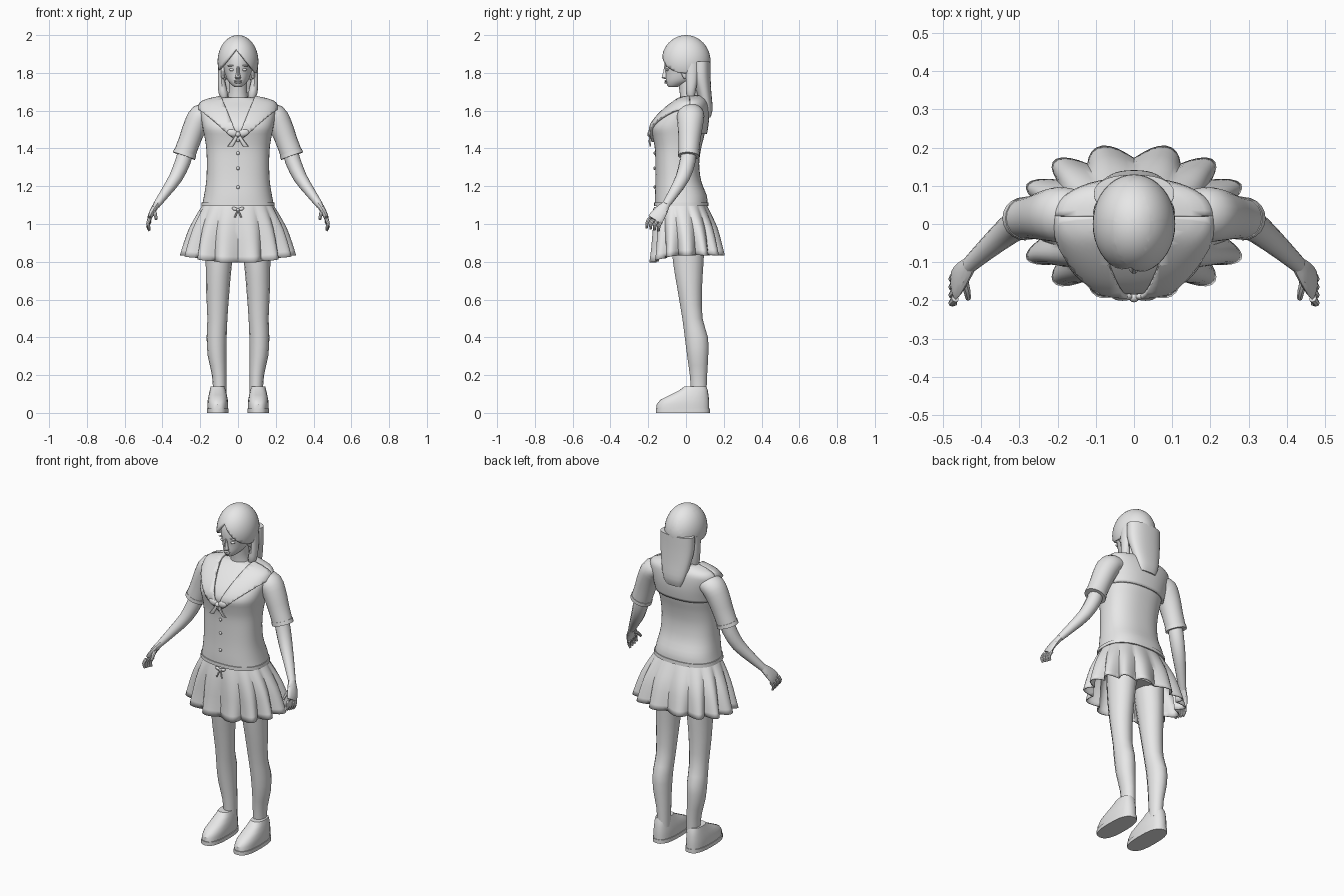
import bpy
import bmesh
from math import sin, cos, pi, radians
from mathutils import Vector, Matrix

cube = bpy.data.objects.get("Cube")
if cube:
    bpy.data.objects.remove(cube, do_unlink=True)

grey = bpy.data.materials.new("plain grey")
grey.use_nodes = True
grey.diffuse_color = (0.8, 0.8, 0.8, 1)
grey.node_tree.nodes["Principled BSDF"].inputs["Base Color"].default_value = grey.diffuse_color
parts = []


def add(name, bm):
    mesh = bpy.data.meshes.new(name)
    bm.to_mesh(mesh)
    bm.free()
    mesh.materials.append(grey)
    ob = bpy.data.objects.new(name, mesh)
    bpy.context.collection.objects.link(ob)
    parts.append(ob)
    return ob


def refine(rings, steps):
    """Catmull-Rom interpolation between rings."""
    rows = [Vector(r) for r in rings]
    out = []
    for i in range(len(rows) - 1):
        a, b = rows[max(i - 1, 0)], rows[i]
        c, d = rows[i + 1], rows[min(i + 2, len(rows) - 1)]
        for k in range(steps):
            t = k / steps
            out.append(b + (c - a) * (t / 2) + (a * 2 - b * 5 + c * 4 - d) * (t * t / 2)
                       + (b * 3 - a - c * 3 + d) * (t ** 3 / 2))
    return out + [rows[-1]]


def loft_mesh(rings, n=24, power=2, tilt=False, steps=1, shape=None, cap=True):
    """Skin rings of (x, y, z, radius x, radius y); tilt turns rings along the path."""
    rings = refine(rings, steps)
    bm = bmesh.new()
    loops = []
    for i, ring in enumerate(rings):
        centre = Vector(ring[:3])
        u, v = Vector((1, 0, 0)), Vector((0, 1, 0))
        if tilt:
            t = Vector(rings[min(i + 1, len(rings) - 1)][:3]) - Vector(rings[max(i - 1, 0)][:3])
            t.normalize()
            v = (v - t * v.dot(t)).normalized()
            u = v.cross(t)
        loop = []
        for k in range(n):
            a = 2 * pi * k / n
            scale, drop = shape(a, i / (len(rings) - 1)) if shape else (1, 0)
            c, s = cos(a), sin(a)
            c = abs(c) ** (2 / power) * (1 if c > 0 else -1)
            s = abs(s) ** (2 / power) * (1 if s > 0 else -1)
            co = centre + (u * c * ring[3] + v * s * ring[4]) * scale
            loop.append(bm.verts.new(co + Vector((0, 0, drop))))
        loops.append(loop)
    for low, high in zip(loops, loops[1:]):
        for k in range(n):
            j = (k + 1) % n
            bm.faces.new((low[k], low[j], high[j], high[k]))
    if cap:
        bm.faces.new(loops[0])
        bm.faces.new(loops[-1])
    bmesh.ops.recalc_face_normals(bm, faces=bm.faces)
    return bm


def loft(name, rings, **options):
    return add(name, loft_mesh(rings, **options))


def band(z, rx, front, back, x=0):
    return (x, (front + back) / 2, z, rx, (back - front) / 2)


def ball(name, centre, size, turn=0, axis="Y"):
    bm = bmesh.new()
    bmesh.ops.create_uvsphere(bm, u_segments=16, v_segments=10, radius=1)
    bm.transform(Matrix.Translation(centre) @ Matrix.Rotation(turn, 4, axis)
                 @ Matrix.Diagonal((*size, 1)))
    return add(name, bm)


def thicken(ob, depth, offset):
    mod = ob.modifiers.new("thickness", "SOLIDIFY")
    mod.thickness, mod.offset = depth, offset


# Blouse
torso = [band(*r) for r in (
    (1.1, .19, -.165, .115), (1.15, .18, -.165, .11), (1.23, .168, -.162, .08),
    (1.32, .165, -.162, .07), (1.4, .168, -.165, .08), (1.46, .177, -.176, .095),
    (1.51, .187, -.184, .105), (1.56, .195, -.155, .11), (1.61, .2, -.105, .108),
    (1.645, .18, -.06, .1), (1.67, .075, -.03, .08))]
loft("blouse", torso, n=48, power=2.4, steps=3)
loft("blouse_hem", [band(1.095, .194, -.17, .12), band(1.115, .192, -.17, .119)], n=48, power=2.4)

# Sailor collar, trimmed from an offset copy of the blouse
for name, cuts in (
    ("front_collar", (((0, .02, 0), (0, -1, 0)), ((0, 0, 1.435), (-.19, 0, .225)),
                      ((.005, 0, 1.47), (.2, 0, -.085)))),
    ("back_collar", (((0, .02, 0), (0, 1, 0)), ((0, 0, 1.48), (0, 0, 1)))),
):
    bm = loft_mesh(torso, n=48, power=2.4, steps=3)
    bmesh.ops.delete(bm, geom=[f for f in bm.faces if len(f.verts) > 4], context="FACES")
    for point, normal in (((0, 0, 0), (1, 0, 0)),) + cuts:
        bmesh.ops.bisect_plane(bm, geom=bm.verts[:] + bm.edges[:] + bm.faces[:], dist=1e-5,
                               plane_co=point, plane_no=normal, clear_inner=True)
    collar = add(name, bm)
    collar.modifiers.new("mirror", "MIRROR").use_clip = True
    thicken(collar, .012, 1)

# Buttons and bows
for i, z in enumerate((1.375, 1.295, 1.195)):
    ball(f"button_{i + 1}", (0, -.166, z), (.009, .006, .009))
ball("bow_knot", (0, -.192, 1.475), (.014, .013, .014))
ball("waist_bow_knot", (0, -.165, 1.075), (.009, .01, .009))
for s, side in ((1, "left"), (-1, "right")):
    ball(f"{side}_bow_loop", (s * .03, -.19, 1.483), (.029, .011, .019), -s * .25)
    loft(f"{side}_bow_tail", [(s * .005, -.19, 1.47, .007, .005), (s * .025, -.193, 1.435, .013, .005),
                              (s * .042, -.188, 1.41, .015, .004)], n=8)
    ball(f"{side}_waist_bow_loop", (s * .017, -.165, 1.08), (.016, .007, .009), -s * .3)
    loft(f"{side}_waist_bow_tail", [(s * .003, -.168, 1.07, .004, .004),
                                    (s * .017, -.178, 1.035, .005, .004)], n=6)


# Pleated skirt, dipping at the front
def pleats(a, t):
    front = max(0, -sin(a)) ** 2
    return 1 + .19 * t * (abs(sin(7 * (a + pi / 2))) - .68), -.04 * t * front


skirt = loft("skirt", [band(*r) for r in (
    (1.12, .175, -.15, .1), (1.06, .21, -.165, .13), (.98, .25, -.175, .165),
    (.9, .275, -.18, .185), (.835, .29, -.187, .198))],
    n=112, power=2.3, steps=2, shape=pleats, cap=False)
thicken(skirt, .006, -1)
loft("pelvis", [band(.9, .15, -.08, .1), band(1, .17, -.11, .11), band(1.12, .165, -.13, .09)])

# Head and neck
loft("neck", [(0, .03, 1.6, .08, .06), (0, .022, 1.68, .05, .053), (0, .005, 1.79, .05, .055)], steps=3)
loft("head", [band(*r) for r in (
    (1.725, .018, -.09, -.05), (1.735, .032, -.1, -.01), (1.76, .054, -.106, .05),
    (1.8, .07, -.108, .09), (1.85, .079, -.114, .11), (1.91, .08, -.104, .108),
    (1.96, .05, -.06, .07))], n=32, steps=3)
loft("nose", [(0, -.104, 1.768, .012, .01), (0, -.112, 1.776, .015, .018),
              (0, -.109, 1.8, .009, .013), (0, -.109, 1.835, .007, .007)], n=10, steps=2)
ball("upper_lip", (0, -.107, 1.757), (.022, .008, .005))
ball("lower_lip", (0, -.106, 1.749), (.018, .009, .006))
for s, side in ((1, "left"), (-1, "right")):
    ball(f"{side}_eye", (s * .032, -.098, 1.817), (.016, .008, .007))
    ball(f"{side}_brow", (s * .034, -.102, 1.839), (.022, .007, .004), s * .12)
    ball(f"{side}_ear", (s * .079, -.004, 1.8), (.012, .02, .034), .15, "X")

# Hair cap with an arched opening over the face
bm = bmesh.new()
bmesh.ops.create_uvsphere(bm, u_segments=40, v_segments=24, radius=1)
bm.transform(Matrix.Translation((0, 0, 1.86)) @ Matrix.Diagonal((.108, .13, .14, 1)))
peak = Vector((-.01, 0, 1.925))
for point, normal in ((peak, (1.2, 0, 1)), (peak, (-1.2, 0, 1)),
                      ((0, .01, 0), (0, 1, 0)), ((0, 0, 1.76), (0, 0, 1))):
    bmesh.ops.bisect_plane(bm, geom=bm.verts[:] + bm.edges[:] + bm.faces[:], dist=1e-5,
                           plane_co=point, plane_no=normal)
bare = []
for f in bm.faces:
    c = f.calc_center_median()
    if c.z < 1.76 or (c.y < .01 and c.z < peak.z - 1.2 * abs(c.x - peak.x)):
        bare.append(f)
bmesh.ops.delete(bm, geom=bare, context="FACES")
thicken(add("hair_cap", bm), .012, -1)
loft("back_hair", [band(*r) for r in (
    (1.565, .048, .105, .13), (1.61, .07, .08, .141), (1.7, .092, .055, .134),
    (1.78, .104, .03, .13), (1.86, .105, .03, .129))], n=28, steps=3, power=2.3)

for s, side in ((1, "left"), (-1, "right")):
    # Side lock of hair
    loft(f"{side}_hair_lock", [
        (s * .07, .03, 1.645, .012, .012), (s * .078, .025, 1.69, .024, .024),
        (s * .088, .03, 1.76, .019, .03), (s * .09, .03, 1.85, .015, .03)], n=12, steps=3)

    # Sleeve and cuff
    loft(f"{side}_sleeve", [
        (s * .15, .025, 1.585, .05, .065), (s * .195, .025, 1.572, .064, .072),
        (s * .228, .022, 1.515, .062, .066), (s * .257, .018, 1.44, .058, .058),
        (s * .285, .014, 1.365, .058, .054)], n=20, tilt=True, steps=3)
    loft(f"{side}_cuff", [(s * .279, .015, 1.38, .061, .057), (s * .286, .014, 1.36, .062, .057)],
         n=20, tilt=True)

    # Forearm and hand
    loft(f"{side}_forearm", [
        (s * .272, .016, 1.4, .04, .04), (s * .292, .008, 1.33, .041, .042),
        (s * .33, -.018, 1.245, .036, .038), (s * .385, -.065, 1.165, .027, .029),
        (s * .432, -.108, 1.1, .019, .022)], n=12, tilt=True, steps=2)
    loft(f"{side}_palm", [
        (s * .43, -.106, 1.103, .017, .022), (s * .448, -.128, 1.075, .016, .034),
        (s * .465, -.153, 1.04, .013, .041), (s * .47, -.165, 1.022, .01, .039)],
        n=12, tilt=True, steps=2)
    for i, finger in enumerate(("index", "middle", "ring", "little")):
        y, z = -.195 + i * .021, 1.028 - i * .005
        loft(f"{side}_{finger}_finger", [
            (s * .468, y, z, .01, .01), (s * .477, y - .012, z - .026, .009, .009),
            (s * .468, y - .013, z - .05, .006, .006)], n=8, tilt=True, steps=2)
    loft(f"{side}_thumb", [
        (s * .447, -.14, 1.07, .012, .012), (s * .438, -.172, 1.05, .01, .01),
        (s * .434, -.195, 1.025, .007, .007)], n=8, tilt=True, steps=2)

    # Leg
    loft(f"{side}_leg", [
        (s * .09, .01, .98, .085, .095), (s * .101, .012, .8, .07, .083),
        (s * .107, .02, .65, .062, .066), (s * .109, .034, .5, .053, .055),
        (s * .113, .055, .4, .053, .063), (s * .111, .062, .3, .049, .057),
        (s * .1, .066, .2, .038, .047), (s * .096, .068, .09, .034, .041)], n=14, steps=2)

    # Shoe with sole and collar
    loft(f"{side}_shoe", [band(*r, x=s * .107) for r in (
        (.015, .054, -.156, .123), (.045, .055, -.155, .123), (.07, .053, -.135, .122),
        (.095, .048, -.085, .119), (.12, .042, -.035, .115), (.14, .037, -.008, .108))],
        n=24, power=2.5)
    loft(f"{side}_sole", [band(z, .058, -.16, .126, s * .107) for z in (0, .022)], n=24, power=2.6)

# Smooth shading with sharp creases kept
bpy.ops.object.select_all(action="DESELECT")
for ob in parts:
    ob.select_set(True)
bpy.context.view_layer.objects.active = parts[0]
bpy.ops.object.shade_smooth_by_angle(angle=radians(35))
